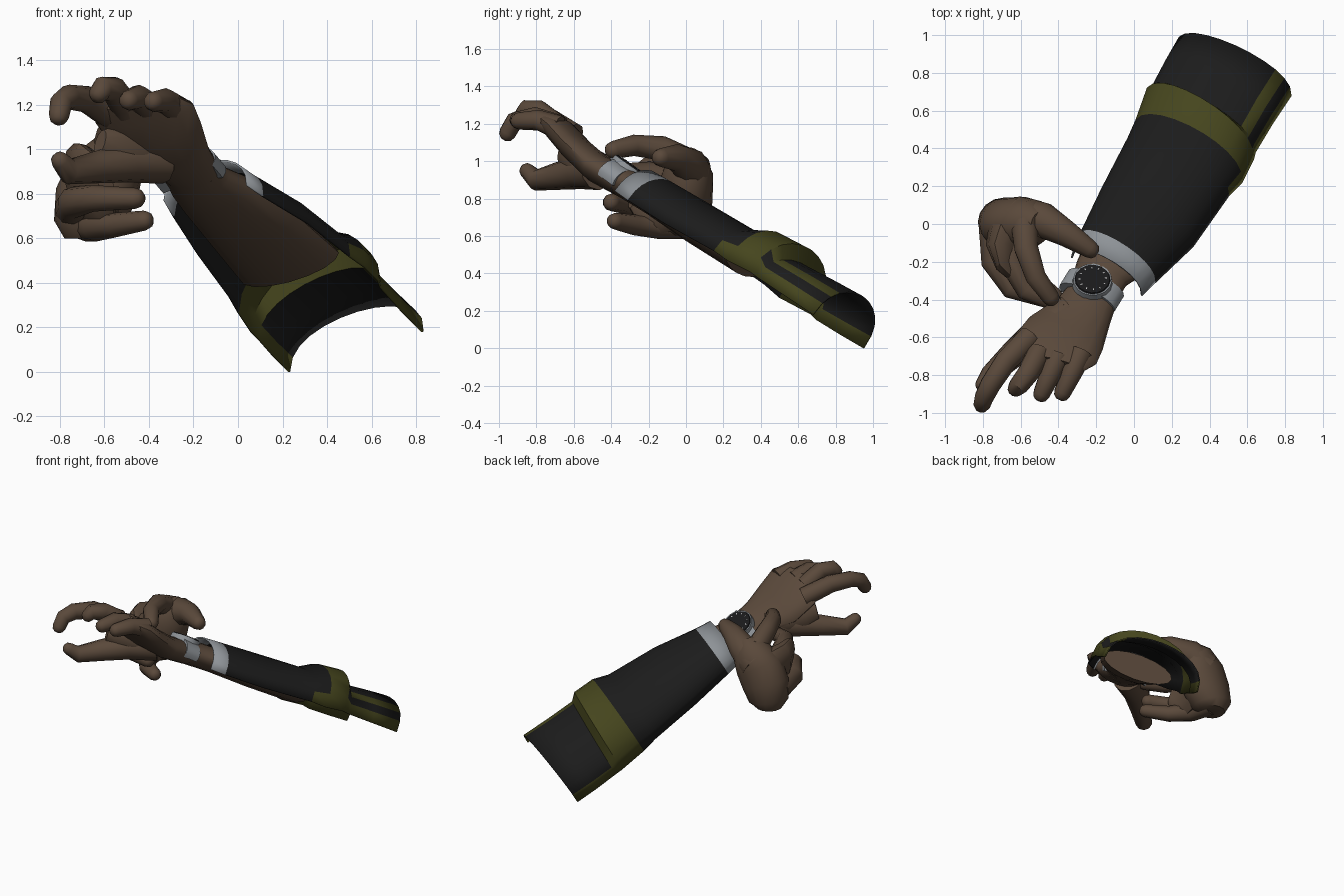
import bpy, bmesh, math
from mathutils import Vector as V, Matrix

if "Cube" in bpy.data.objects:
    bpy.data.objects.remove(bpy.data.objects["Cube"])

def mat(name, r, g, b):
    m = bpy.data.materials.new(name)
    m.diffuse_color = (r, g, b, 1)
    m.use_nodes = True
    m.node_tree.nodes["Principled BSDF"].inputs["Base Color"].default_value = m.diffuse_color
    return m

skin = mat("brown skin", .102, .066, .043)
black = mat("black cloth", .0115, .0115, .0115)
olive = mat("olive cloth", .060, .060, .0125)
grey = mat("light grey", .27, .29, .31)
dark = mat("watch black", .010, .010, .011)
white = mat("tick white", .75, .75, .75)

# arm frame: along, across, outward
ALONG = V((.447, .727, -.524)).normalized()
ACROSS = V((.86, -.43, .27))
ACROSS = (ACROSS - ALONG * ACROSS.dot(ALONG)).normalized()
OUT = ACROSS.cross(ALONG).normalized()

def finish(bm, name, mats, angle=40, recalc=True):
    if recalc:
        bmesh.ops.recalc_face_normals(bm, faces=bm.faces)
    me = bpy.data.meshes.new(name)
    bm.to_mesh(me)
    bm.free()
    for m in mats:
        me.materials.append(m)
    for p in me.polygons:
        p.use_smooth = True
    me.set_sharp_from_angle(angle=math.radians(angle))
    ob = bpy.data.objects.new(name, me)
    bpy.context.collection.objects.link(ob)
    return ob

def tube(name, stations, wide, sides=12, tip=False):
    """Loft ellipses; station = (centre, half width, half thickness)."""
    st = [(V(p), a, b) for p, a, b in stations]
    if tip:
        p, a, b = st[-1]
        d = (p - st[-2][0]).normalized()
        st.append((p + d * a * .55, a * .8, b * .8))
        st.append((p + d * a * .85, a * .4, b * .4))
    bm = bmesh.new()
    rings = []
    for i, (p, a, b) in enumerate(st):
        t = (st[min(i + 1, len(st) - 1)][0] - st[max(i - 1, 0)][0]).normalized()
        u = V(wide)
        u = (u - t * u.dot(t)).normalized()
        v = t.cross(u)
        rings.append([bm.verts.new(p + u * a * math.cos(k * math.tau / sides)
                                   + v * b * math.sin(k * math.tau / sides)) for k in range(sides)])
    for r0, r1 in zip(rings, rings[1:]):
        for k in range(sides):
            j = (k + 1) % sides
            bm.faces.new((r0[k], r0[j], r1[j], r1[k]))
    bm.faces.new(rings[0])
    bm.faces.new(rings[-1])
    return finish(bm, name, [skin])

def finger(name, pts, r0, r1, wide):
    n = len(pts) - 1
    rad = [r0 + (r1 - r0) * i / n for i in range(n + 1)]
    tube(name, [(p, r, r) for p, r in zip(pts, rad)], wide, 10, True)

# sleeve: open arch given by left edge, right edge and height
SECTIONS = [
    ((-.33, -.18, .77), (.04, -.38, .84), .17),
    ((-.29, -.08, .70), (.11, -.31, .79), .18),
    ((-.18, .15, .53), (.31, -.12, .67), .20),
    ((-.04, .42, .34), (.50, .15, .52), .21),
    ((0, .50, .27), (.57, .22, .47), .28),
    ((.06, .67, .18), (.63, .34, .41), .28),
    ((.09, .70, .15), (.64, .38, .38), .20),
    ((.16, .83, .07), (.73, .53, .28), .215),
    ((.23, .95, .0), (.83, .68, .18), .225),
]
COLS = 12
bm = bmesh.new()
rows = []
for L, R, h in SECTIONS:
    L, R = V(L), V(R)
    row = []
    for k in range(COLS + 1):
        a = math.pi * k / COLS
        row.append(bm.verts.new((L + R) / 2 - (R - L) / 2 * math.cos(a) + OUT * h * math.sin(a) ** .8))
    rows.append(row)
for i in range(len(rows) - 1):
    for k in range(COLS):
        f = bm.faces.new((rows[i][k], rows[i][k + 1], rows[i + 1][k + 1], rows[i + 1][k]))
        if i == 0:
            f.material_index = 2                      # cuff
        elif (i in (4, 5) and not (i == 5 and k == 10)) or (i == 3 and k == 11):
            f.material_index = 1                      # rolled band
        elif i > 5 and k in (0, 9, 11):
            f.material_index = 1                      # streaks behind the band
sleeve = finish(bm, "sleeve", [black, olive, grey], 35, False)
mod = sleeve.modifiers.new("cloth thickness", 'SOLIDIFY')
mod.thickness = .01
mod.offset = 0

# forearm under the sleeve
fore = []
for i, w, th in ((3, .25, .085), (2, .225, .085), (1, .19, .085)):
    L, R, h = SECTIONS[i]
    fore.append(((V(L) + V(R)) / 2 + OUT * .055, w, th))
fore += [((-.17, -.26, .85), .15, .085), ((-.22, -.38, .915), .13, .08)]
tube("forearm", fore, ACROSS, 16)

# open hand at the end of the arm
tube("palm", [((-.2, -.34, .89), .13, .08), ((-.27, -.47, .96), .16, .08),
              ((-.36, -.58, 1.06), .22, .075), ((-.42, -.67, 1.16), .235, .07),
              ((-.44, -.74, 1.215), .18, .05)], (.95, -.2, .08), 16)
tube("thumb_web", [((-.34, -.45, .96), .08, .08), ((-.46, -.54, .98), .11, .09),
                   ((-.56, -.61, 1.01), .11, .07), ((-.62, -.66, 1.03), .06, .035)], (0, -.2, 1), 12)
for name, pts in {
    "index_finger": [(-.55, -.6, 1.14), (-.68, -.73, 1.225), (-.76, -.85, 1.235), (-.795, -.92, 1.21), (-.805, -.955, 1.15)],
    "middle_finger": [(-.5, -.68, 1.18), (-.56, -.79, 1.27), (-.61, -.855, 1.275), (-.625, -.87, 1.25)],
    "ring_finger": [(-.4, -.70, 1.19), (-.45, -.81, 1.235), (-.49, -.9, 1.22)],
    "little_finger": [(-.28, -.68, 1.18), (-.33, -.79, 1.22), (-.38, -.895, 1.215)],
}.items():
    finger(name, pts, .066, .046, ACROSS)
finger("thumb", [(-.34, -.47, .95), (-.5, -.57, .94), (-.64, -.69, .92), (-.76, -.8, .9), (-.8, -.85, .95)],
       .105, .042, ACROSS)

# second hand clasping the wrist
tube("second_hand_back", [((-.69, .01, .60), .09, .09), ((-.69, .01, .65), .13, .14),
                          ((-.655, .0, .76), .14, .175), ((-.60, .0, .88), .145, .175),
                          ((-.53, .01, .98), .12, .13), ((-.49, .0, 1.03), .07, .07)], (0, 1, 0), 16)
# knuckle slab that joins the finger roots
tube("second_knuckles", [((-.64, .0, .82), .19, .12), ((-.665, -.12, .82), .22, .10),
                         ((-.64, -.23, .84), .20, .065), ((-.60, -.29, .86), .12, .04)], (-.35, 0, 1), 14)
UP = (0, 0, 1)
for name, pts, a, b in (
    ("second_thumb", [(-.6, .03, .9), (-.48, .02, .98), (-.36, -.05, 1.02), (-.23, -.135, 1.02)], .12, .05),
    ("second_index", [(-.58, .0, 1.0), (-.57, -.13, 1.07), (-.52, -.28, 1.085), (-.44, -.39, 1.06)], .075, .048),
    ("second_middle", [(-.68, -.03, .88), (-.65, -.2, .93), (-.57, -.35, .93), (-.44, -.41, .92)], .08, .047),
    ("second_ring", [(-.74, -.03, .73), (-.74, -.2, .76), (-.65, -.34, .78), (-.46, -.4, .78)], .085, .047),
    ("second_little", [(-.68, .0, .66), (-.64, -.15, .65), (-.55, -.28, .66), (-.42, -.38, .68)], .075, .045),
):
    finger(name, pts, a, b, UP)

# wristwatch
WATCH = V((-.22, -.305, .96))
ROT = Matrix((ACROSS, ALONG, OUT)).transposed().to_4x4()

def disc(name, r, depth, lift, m, sides=16):
    bm = bmesh.new()
    bmesh.ops.create_cone(bm, cap_ends=True, segments=sides, radius1=r, radius2=r * .95, depth=depth,
                          matrix=Matrix.Translation(WATCH + OUT * lift) @ ROT)
    finish(bm, name, [m], 30)

disc("watch_case", .108, .04, 0, grey)
disc("watch_face", .096, .008, .022, dark)
bm = bmesh.new()
for k in range(12):
    a = k * math.tau / 12
    c = WATCH + OUT * .027 + (ACROSS * math.cos(a) + ALONG * math.sin(a)) * .07
    bmesh.ops.create_cube(bm, size=1, matrix=Matrix.Translation(c) @ ROT @ Matrix.Rotation(a, 4, 'Z')
                          @ Matrix.Diagonal((.011, .005, .004, 1)))
finish(bm, "watch_ticks", [white])

# watch strap: flat half ring over the top of the wrist
bm = bmesh.new()
N = 12
START, SWEEP = math.radians(-25), math.radians(230)
centre = WATCH - OUT * .08
ring = [[bm.verts.new(centre + ACROSS * math.cos(START + k * SWEEP / N) * a
                      + OUT * math.sin(START + k * SWEEP / N) * b + ALONG * y) for k in range(N + 1)]
        for a, b, y in ((.165, .092, -.06), (.165, .092, .05), (.12, .07, .05), (.12, .07, -.06))]
for i in range(4):
    for k in range(N):
        bm.faces.new((ring[i][k], ring[i][k + 1], ring[(i + 1) % 4][k + 1], ring[(i + 1) % 4][k]))
for k in (0, N):
    bm.faces.new([r[k] for r in ring])
finish(bm, "watch_strap", [grey], 35)
